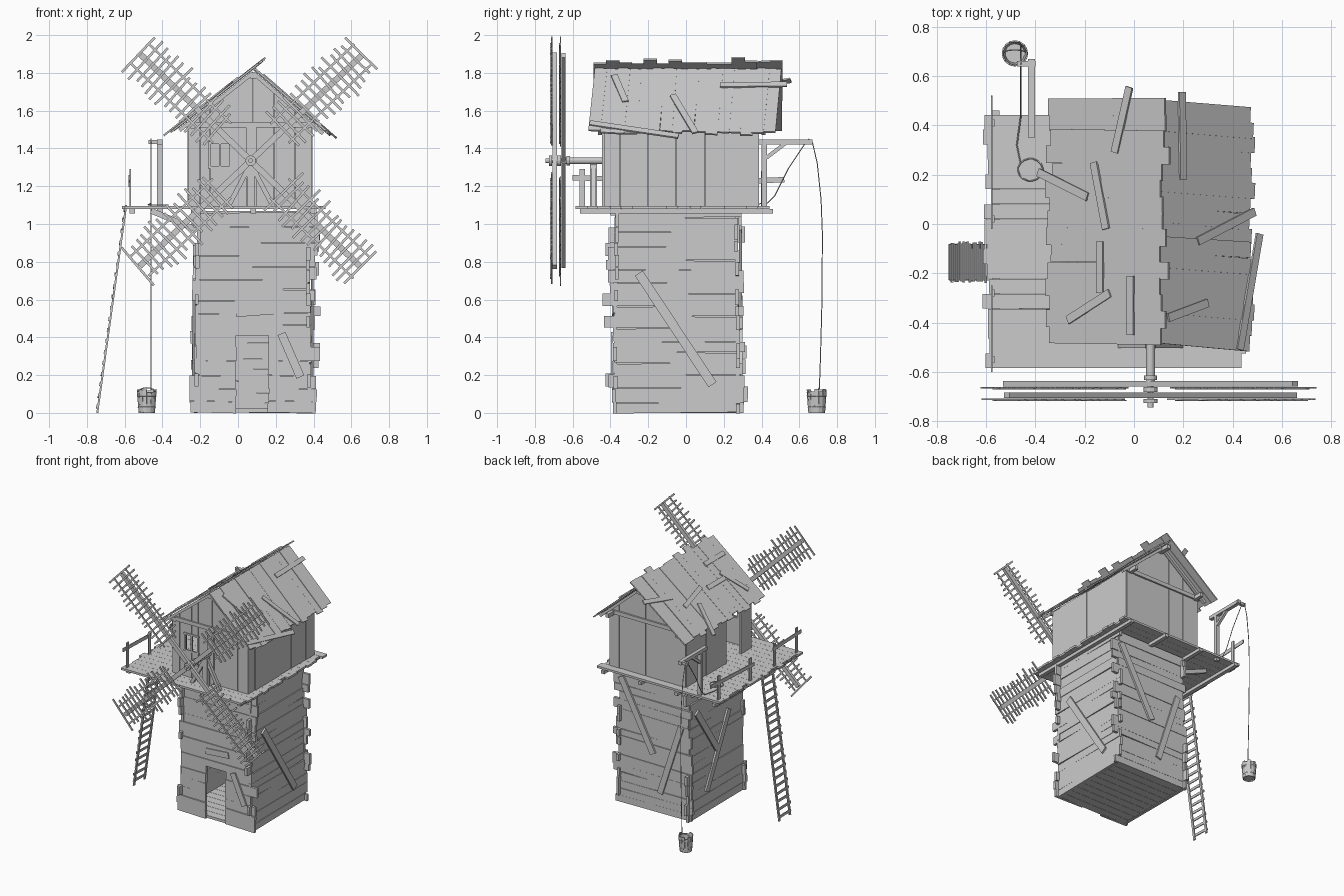
import bpy, bmesh, math, random
from mathutils import Vector as V

if "Cube" in bpy.data.objects:
    bpy.data.objects.remove(bpy.data.objects["Cube"])

random.seed(7)
R = random.uniform
X, Y, Z = V((1, 0, 0)), V((0, 1, 0)), V((0, 0, 1))


def hexa(bm, bottom, top):
    """Solid between two matching quads."""
    vs = [bm.verts.new(p) for p in list(bottom) + list(top)]
    for f in ((3, 2, 1, 0), (4, 5, 6, 7), (0, 1, 5, 4), (1, 2, 6, 5), (2, 3, 7, 6), (3, 0, 4, 7)):
        bm.faces.new([vs[i] for i in f])


def plank(bm, a, b, w, t, n):
    """Board from a to b, width w, thickness t along normal n."""
    a, b = V(a), V(b)
    d = (b - a).normalized()
    s = V(n).cross(d).normalized()
    m = d.cross(s) * t / 2
    s = s * w / 2
    hexa(bm, [a - s - m, a + s - m, a + s + m, a - s + m], [b - s - m, b + s - m, b + s + m, b - s + m])


def finish(name, bm):
    bmesh.ops.recalc_face_normals(bm, faces=bm.faces)
    me = bpy.data.meshes.new(name)
    bm.to_mesh(me)
    bm.free()
    ob = bpy.data.objects.new(name, me)
    bpy.context.collection.objects.link(ob)
    return ob


def boards(name, items):
    bm = bmesh.new()
    for it in items:
        plank(bm, *it)
    return finish(name, bm)


def rope(name, pts, r=0.003):
    cu = bpy.data.curves.new(name, 'CURVE')
    cu.dimensions, cu.bevel_depth, cu.bevel_resolution = '3D', r, 1
    sp = cu.splines.new('POLY')
    sp.points.add(len(pts) - 1)
    for p, q in zip(sp.points, pts):
        p.co = (*q, 1)
    bpy.context.collection.objects.link(bpy.data.objects.new(name, cu))


def jut():
    return R(0.03, 0.065) if random.random() < 0.45 else R(0, 0.012)


# Lower tower: four walls of ragged horizontal boards, doorway in front
X0, X1, Y0, Y1 = -0.222, 0.38, -0.378, 0.278
for side in ('front', 'back', 'left', 'right'):
    items, z = [], 0.0
    while z < 1.06:
        h = min(R(0.05, 0.085), 1.075 - z)
        if side == 'front' and z < 0.405 and z + h > 0.38:
            h = 0.41 - z                      # a row ends at the door head
        c, k, tl = z + h / 2, 0.012 * z, R(-0.004, 0.004)
        off = R(-0.004, 0.004)
        if side in ('front', 'back'):
            y = Y0 + k + off if side == 'front' else Y1 - k + off
            spans = [(X0 - jut() * 0.6 + k, X1 + jut() - k)]
            if side == 'front' and c < 0.41:
                spans = [(spans[0][0], -0.01 + R(-0.003, 0.003)), (0.16 + R(-0.003, 0.003), spans[0][1])]
            items += [((a, y, c - tl), (b, y, c + tl), h - 0.001, 0.02, Y) for a, b in spans]
        else:
            x = X0 + k + off if side == 'left' else X1 - k + off
            items.append(((x, Y0 - jut() * 1.1 + k, c - tl), (x, Y1 + jut() * 0.8 - k, c + tl), h - 0.001, 0.02, X))
        z += h
    boards('tower_wall_' + side, items)
boards('tower_floor', [((X0 + .01, Y0 + .035 + i * .066, .012), (X1 - .01, Y0 + .035 + i * .066, .012), .064, .02, Z)
                       for i in range(10)])

# Repair boards nailed across the tower
boards('tower_patches', [
    ((.394, -.25, .74), (.394, .14, .15), .05, .014, X),
    ((.23, -.392, .42), (.33, -.392, .19), .045, .012, Y),
    ((-.01, -.386, .53), (.19, -.386, .545), .045, .012, Y),
    ((.36, .288, .98), (.08, .292, .45), .05, .014, Y),
    ((-.16, .29, .72), (.02, .292, .16), .045, .014, Y),
    ((-.232, .20, .82), (-.234, -.05, .45), .05, .014, X),
    ((-.232, -.20, .70), (-.236, .08, .16), .045, .014, X)])

# Platform deck, joists and struts
boards('platform_deck', [((-.595 + R(-.02, .015), -.555 + i * .0605, 1.087), (.452 + R(-.02, .02), -.555 + i * .0605, 1.087),
                          .0595, .016, Z) for i in range(17)])
boards('platform_joists', [((x, -.56, 1.067), (x, .46, 1.067), .03, .024, Z) for x in (-.56, -.235, .08, .40)]
       + [((-.46, y, 1.07), (-.22, y, .97), .03, .025, Y) for y in (-.35, .24)])

# Balcony railing with a gap for the ladder
boards('balcony_railing', [((-.57, y, 1.09), (-.57, y, 1.09 + h), .028, .008, X)
                           for y, h in ((-.55, .2), (-.28, .18), (.02, .18), (.41, .19))]
       + [((-.576, -.6, 1.245), (-.576, -.25, 1.235), .028, .006, X),
          ((-.576, -.02, 1.21), (-.576, .52, 1.235), .028, .006, X)])


# Cabin: vertical boards, gables follow the roof line
def roof_z(x):
    return 1.82 + (.78 * (x - .08) if x < .08 else -.87 * (x - .08))


def gable(name, y, cols, hole=None):
    bm = bmesh.new()
    for a, b in zip(cols, cols[1:]):
        a, b = a + .0008, b - .0008
        parts = [(1.09, 1.09, roof_z(a) - .012, roof_z(b) - .012)]
        if hole and hole[0] <= (a + b) / 2 <= hole[1]:
            parts = [(1.09, 1.09, hole[2], hole[2]), (hole[3], hole[3], parts[0][2], parts[0][3])]
        o = y + R(-.003, .003)
        for p, q, r, s in parts:
            hexa(bm, [(a, o - .008, p), (b, o - .008, q), (b, o + .008, q), (a, o + .008, p)],
                 [(a, o - .008, r), (b, o - .008, s), (b, o + .008, s), (a, o + .008, r)])
    finish(name, bm)


gable('cabin_front', -.425, (-.265, -.2, -.15, -.095, -.04, .08, .19, .3, .39), (-.15, -.04, 1.30, 1.43))
gable('cabin_back', .375, (-.265, -.13, .0, .08, .2, .31, .39))


def side_wall(name, x, cols):
    boards(name, [((x + o, (a + b) / 2, z0), (x + o, (a + b) / 2, 1.535), b - a - .0015, .016, X)
                  for a, b, z0 in cols for o in [R(-.003, .003)]])


ys = (-.43, -.35, -.2, -.055, .1, .275, .38)
side_wall('cabin_right', .384, [(a, b, 1.09) for a, b in zip(ys, ys[1:])])
side_wall('cabin_left', -.258, [(-.43, -.3, 1.09), (-.3, -.12, 1.47), (-.12, 0, 1.09), (0, .13, 1.09),
                                (.13, .26, 1.09), (.26, .38, 1.09)])
boards('cabin_beams', [((-.275, y, 1.525), (.4, y, 1.525), .03, .015, Y) for y in (-.438, .388)]
       + [((x, -.45, 1.52), (x, .46, 1.52), .025, .03, Z) for x in (-.24, .36)]
       + [((.08, -.46, 1.785), (.08, .48, 1.785), .03, .03, Z),
          ((.07, -.438, 1.09), (.07, -.438, 1.52), .055, .012, Y)])
boards('window_frame', [((-.16, -.436, z), (-.03, -.436, z), .014, .012, Y) for z in (1.30, 1.43)]
       + [((x, -.436, 1.30), (x, -.436, 1.43), .012, .012, Y) for x in (-.15, -.095, -.04)])

# Roof boards, left slope overshoots the ridge
NL, NR = V((-.78, 0, 1)).normalized(), V((.87, 0, 1)).normalized()


def on_roof(x, y, lift):
    left = x < .125
    z = 1.82 + (.78 * (x - .08) if left else -.87 * (x - .08))
    return V((x, y, z)) + (NL if left else NR) * lift


items = []
for i in range(15):
    y = -.455 + i * .0665
    e, r = -.338 + R(-.016, .012), .125 + R(-.015, .012) + (.03 if i in (4, 11) else 0)
    k = R(.002, .008)
    items.append((V((e, y + R(-.008, .008), 1.82 + .78 * (e - .08))) + NL * k,
                  V((r, y, 1.82 + .78 * (r - .08))) + NL * k, .071, .01, NL))
boards('roof_left', items)
items = []
for i in range(16):
    y, e, k = -.45 + i * .0615, .472 + R(-.012, .014), R(.002, .008)
    items.append((V((.085, y, roof_z(.085))) + NR * k, V((e, y - .03 + R(-.006, .006), roof_z(e))) + NR * k, .065, .01, NR))
boards('roof_right', items)
boards('roof_rafters', [((.08, y, 1.80), (x, y, roof_z(x) - .02), .02, .022, Y)
                        for y in (-.455, .41) for x in (-.31, .45)])

# Loose boards lying on the roof
loose = [(-.01, .555, -.07, .29), (-.155, .25, -.105, -.02), (-.13, -.07, -.13, -.28), (-.005, -.21, -.005, -.45),
         (-.38, .21, -.18, .11), (-.26, -.39, -.09, -.28), (.185, .535, .19, .18), (.25, -.07, .48, .05),
         (.50, -.04, .42, -.51), (.13, -.38, .29, -.32)]
boards('roof_loose_boards', [(on_roof(a, b, .014), on_roof(c, d, .014), .034, .01, NL if a < .125 else NR)
                             for a, b, c, d in loose])

# Windmill sails: two crossed spars with lattice blades
HX, HZ = .067, 1.335
for name, ang, y in (('sails_front', 136, -.695), ('sails_rear', 43.5, -.648)):
    u = V((math.cos(math.radians(ang)), 0, math.sin(math.radians(ang))))
    v, c, f = u.cross(Y), V((HX, y, HZ)), V((0, -.016, 0))
    items = [(c - u * .81, c + u * .81, .032, .022, Y)]
    for s in (-1, 1):
        for i in range(15):
            p, l = c + f + u * s * (.24 + i * .041 + R(-.005, .005)), .13 + R(-.025, .012)
            tl = u * R(-.007, .007)
            items.append((p - v * (l + R(-.02, .01)) - tl, p + v * l + tl, .013, .007, Y))
        for o in (-.07, .07):
            items.append((c + f * 1.3 + u * s * .21 + v * o, c + f * 1.3 + u * s * R(.81, .83) + v * o, .012, .006, Y))
    boards(name, items)

# Axle, hub collars and A-frame support
bm = bmesh.new()
for y0, y1, r in ((-.745, -.40, .012), (-.66, -.42, .018), (-.725, -.71, .028), (-.682, -.662, .028), (-.632, -.615, .026)):
    g = bmesh.ops.create_cone(bm, cap_ends=True, segments=12, radius1=r, radius2=r, depth=y1 - y0)['verts']
    for w in g:
        w.co = V((HX + w.co.x, (y0 + y1) / 2 + w.co.z, HZ + w.co.y))
finish('axle', bm)
boards('axle_support', [((HX, -.49, 1.09), (HX, -.49, 1.318), .04, .035, Y),
                        ((HX - .12, -.49, 1.09), (HX - .01, -.49, 1.30), .025, .025, Y),
                        ((HX + .12, -.49, 1.09), (HX + .01, -.49, 1.30), .025, .025, Y)])

# Ladder
lo, hi = V((-.745, -.155, .0)), V((-.592, -.155, 1.1))
ln = (hi - lo).cross(Y)
steps = [lo.lerp(hi, (i + .6) / 19) + V((-.006, 0, 0)) for i in range(19)]
boards('ladder', [(lo + Y * s, hi + Y * s, .018, .01, ln) for s in (-.065, .065)]
       + [(p - Y * R(.07, .085), p + Y * R(.07, .085) + Z * R(-.006, .006), .018, .008, ln) for p in steps])

# Hoist arm with rope and coil
boards('hoist_arm', [((-.415, .415, 1.06), (-.415, .415, 1.43), .028, .028, Y),
                     ((-.415, .35, 1.435), (-.415, .67, 1.435), .028, .026, Z),
                     ((-.415, .425, 1.35), (-.415, .53, 1.43), .02, .02, X),
                     ((-.475, .65, 1.435), (-.40, .65, 1.435), .022, .022, Z)])
rope('hoist_rope', [(-.46, .43, 1.11), (-.46, .47, 1.15), (-.46, .54, 1.29), (-.46, .63, 1.425), (-.46, .65, 1.45),
                    (-.46, .67, 1.43), (-.46, .695, 1.32), (-.46, .715, 1.13), (-.46, .722, .95),
                    (-.46, .72, .6), (-.46, .712, .3), (-.46, .706, .125)])
rope('rope_coil', [(-.46, .43, 1.11), (-.475, .32, 1.102)]
     + [(-.42 + .05 * math.cos(a), .22 + .045 * math.sin(a), 1.1) for a in [math.pi * (.8 + i / 8) for i in range(18)]])

# Bucket of uneven staves with hoops and handle
bm = bmesh.new()
BX, BY, N = -.483, .692, 14
for i in range(N):
    a = 2 * math.pi * i / N
    d, h = V((math.cos(a), math.sin(a), 0)), R(.105, .128)
    plank(bm, V((BX, BY, 0)) + d * .04, V((BX, BY, h)) + d * .049, .021, .006, d)
g = bmesh.ops.create_cone(bm, cap_ends=True, segments=N, radius1=.04, radius2=.04, depth=.008)['verts']
bmesh.ops.translate(bm, verts=g, vec=(BX, BY, .012))
finish('bucket', bm)
for i, z in enumerate((.03, .09)):
    r = .043 + .08 * z
    rope('bucket_hoop_%d' % (i + 1), [(BX + r * math.cos(a), BY + r * math.sin(a), z)
                                      for a in [j * math.pi / 8 for j in range(17)]], .003)
rope('bucket_handle', [(BX + .048 * math.cos(a), BY + .014 * math.sin(a), .105 + .028 * math.sin(a))
                       for a in [j * math.pi / 8 for j in range(9)]], .003)
